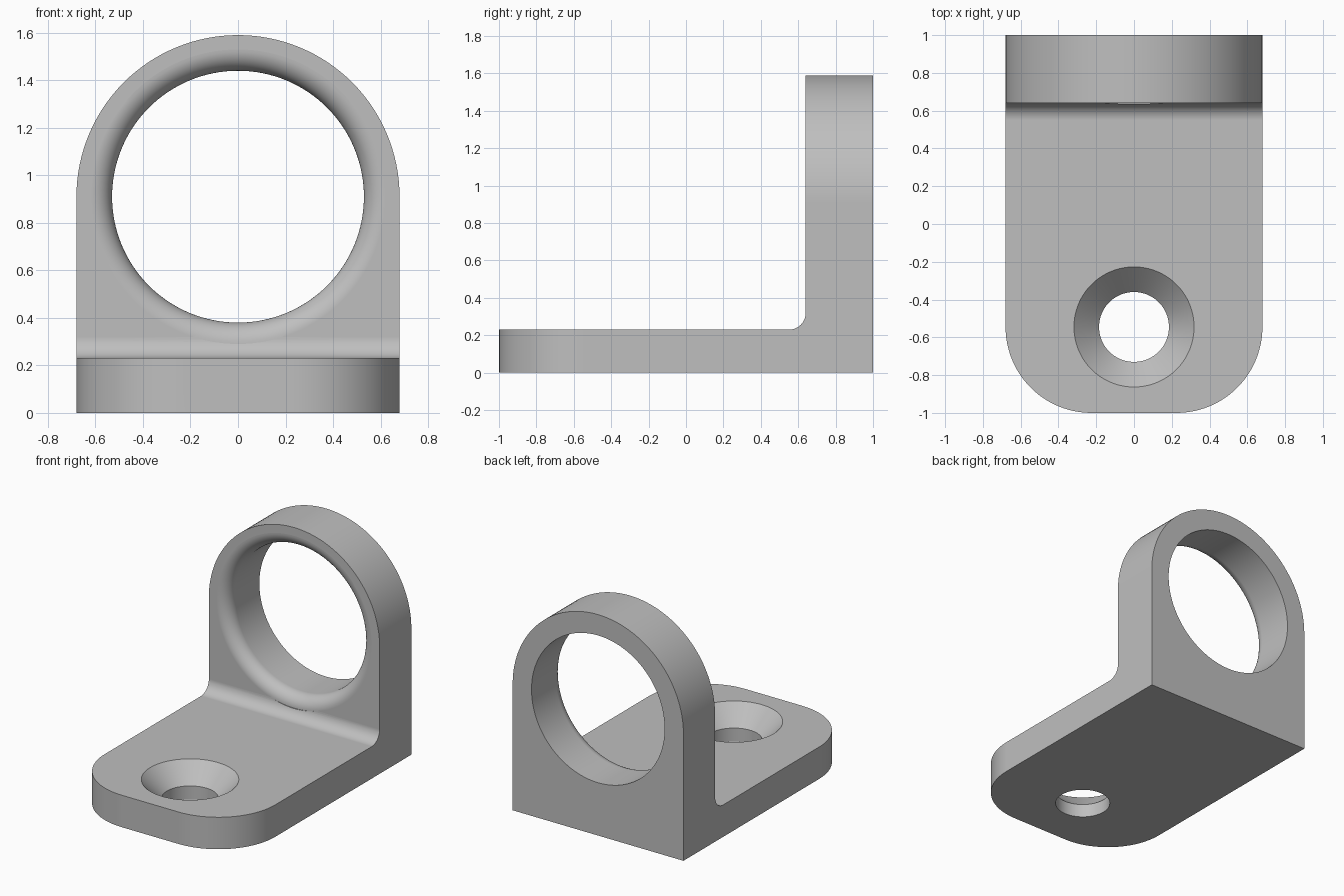
import bpy, bmesh
from math import sin, cos, pi
from mathutils import Vector, Matrix

cube = bpy.data.objects.get("Cube")
if cube:
    bpy.data.objects.remove(cube, do_unlink=True)

HALF_W, BASE_T, WALL_Y = 0.68, 0.23, 0.64
RING_Z, BORE_R, FILLET = 0.91, 0.53, 0.09
CORNER_R, SCREW_Y = 0.455, -0.545

grey = bpy.data.materials.new("grey")
grey.use_nodes = True
colour = (0.52, 0.52, 0.52, 1)
grey.diffuse_color = colour
grey.node_tree.nodes["Principled BSDF"].inputs["Base Color"].default_value = colour


def arc(cx, cy, r, start, end, steps):
    """Points on a circular arc, angles in units of pi."""
    angles = [pi * (start + (end - start) * i / steps) for i in range(steps + 1)]
    return [(cx + r * cos(a), cy + r * sin(a)) for a in angles]


def finish(name, bm):
    bmesh.ops.recalc_face_normals(bm, faces=bm.faces)
    mesh = bpy.data.meshes.new(name)
    bm.to_mesh(mesh)
    bm.free()
    mesh.materials.append(grey)
    obj = bpy.data.objects.new(name, mesh)
    bpy.context.collection.objects.link(obj)
    return obj


def prism(name, points, place, depth):
    """Extrude a flat outline along a vector."""
    bm = bmesh.new()
    face = bm.faces.new([bm.verts.new(place(*p)) for p in points])
    out = bmesh.ops.extrude_face_region(bm, geom=[face])
    moved = [v for v in out["geom"] if isinstance(v, bmesh.types.BMVert)]
    bmesh.ops.translate(bm, verts=moved, vec=Vector(depth))
    return finish(name, bm)


def lathe(name, profile, matrix, steps=128):
    """Closed solid of revolution from (radius, height) points."""
    bm = bmesh.new()
    rings = [[bm.verts.new((r * cos(2 * pi * i / steps), r * sin(2 * pi * i / steps), h))
              for i in range(steps)] for r, h in profile]
    for low, high in zip(rings, rings[1:]):
        for i in range(steps):
            j = (i + 1) % steps
            bm.faces.new((low[i], low[j], high[j], high[i]))
    bm.faces.new(rings[0])
    bm.faces.new(rings[-1])
    bmesh.ops.transform(bm, matrix=matrix, verts=bm.verts)
    return finish(name, bm)


# L-shaped side profile with a filleted inner corner
side = [(-1, 0), (1, 0), (1, 1.8), (WALL_Y, 1.8)]
side += arc(WALL_Y - FILLET, BASE_T + FILLET, FILLET, 0, -0.5, 12)
side += [(-1, BASE_T)]
bracket = prism("mounting_bracket", side, lambda y, z: (-0.8, y, z), (1.6, 0, 0))

# Rounded arch seen from the front
arch = [(-HALF_W, -0.1), (HALF_W, -0.1)] + arc(0, RING_Z, HALF_W, 0, 1, 64)
arch_cutter = prism("arch_cutter", arch, lambda x, z: (x, -1.2, z), (0, 2.4, 0))

# Rounded front corners of the base
inner = HALF_W - CORNER_R
plan = [(0.9, 1.2), (-0.9, 1.2), (-0.9, SCREW_Y + 0.2), (-HALF_W, SCREW_Y + 0.2)]
plan = [(HALF_W, 1.2), (-HALF_W, 1.2)]
plan += arc(-inner, CORNER_R - 1, CORNER_R, 1, 1.5, 24)
plan += arc(inner, CORNER_R - 1, CORNER_R, 1.5, 2, 24)
plan = [(x * 1.00001, y) for x, y in plan]
plan_cutter = prism("plan_cutter", plan, lambda x, y: (x, y, -0.2), (0, 0, 2.2))

# Large bore, flared smoothly at the front
bore = [(BORE_R, -1.2)]
bore += arc(BORE_R + FILLET, -WALL_Y - FILLET, FILLET, 1, 0.5, 12)
bore += [(BORE_R + FILLET, -0.58)]
bore_cutter = lathe("bore_cutter", bore,
                    Matrix.Translation((0, 0, RING_Z)) @ Matrix.Rotation(pi / 2, 4, "X"))

# Countersunk screw hole
sink = [(0.185, -0.1), (0.185, 0.097), (0.318, BASE_T), (0.318, 0.3)]
screw_cutter = lathe("screw_cutter", sink, Matrix.Translation((0, SCREW_Y, 0)))

# Apply the cuts and drop the helpers
bpy.ops.object.select_all(action="DESELECT")
bpy.context.view_layer.objects.active = bracket
bracket.select_set(True)
for cutter, operation in ((arch_cutter, "INTERSECT"), (plan_cutter, "INTERSECT"),
                          (bore_cutter, "DIFFERENCE"), (screw_cutter, "DIFFERENCE")):
    mod = bracket.modifiers.new(cutter.name, "BOOLEAN")
    mod.operation, mod.solver, mod.object = operation, "EXACT", cutter
    bpy.ops.object.modifier_apply(modifier=mod.name)
    bpy.data.objects.remove(cutter, do_unlink=True)

# Smooth curves, crisp edges, flat faces kept flat
bpy.ops.object.shade_smooth_by_angle(angle=pi / 6)
weighted = bracket.modifiers.new("flat_faces", "WEIGHTED_NORMAL")
weighted.keep_sharp = True
